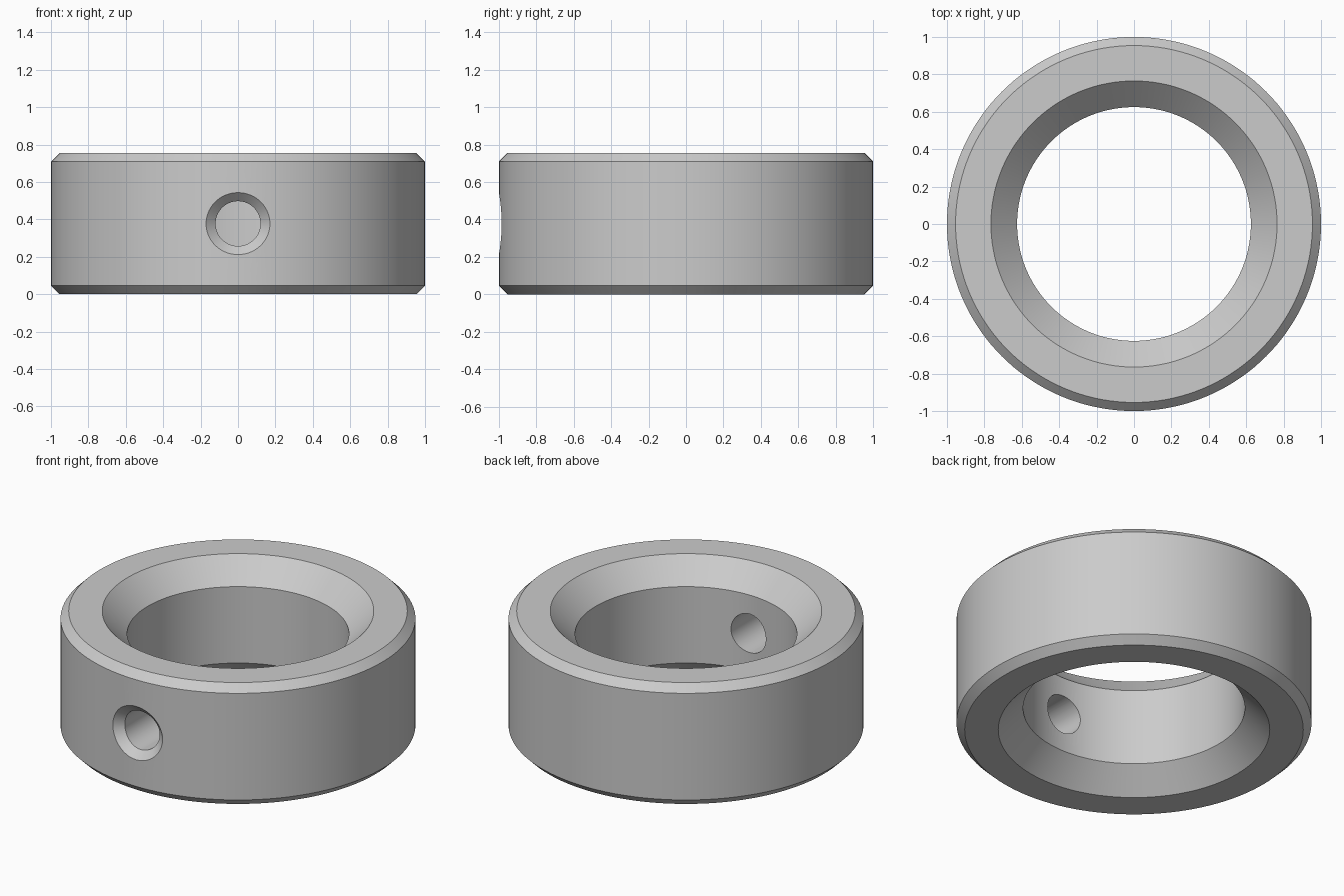
import bpy
import bmesh
import math
from mathutils import Matrix, Vector

cube = bpy.data.objects.get("Cube")
if cube:
    bpy.data.objects.remove(cube, do_unlink=True)

HEIGHT = 0.755
OUTER, BORE = 1.0, 0.625
EDGE, FUNNEL = 0.046, 0.14      # outer bevel and bore countersink
HOLE, HOLE_RIM = 0.12, 0.166    # radial screw hole

# Material
steel = bpy.data.materials.new("steel_grey")
steel.use_nodes = True
color = (0.6, 0.6, 0.6, 1)
steel.diffuse_color = color
steel.node_tree.nodes["Principled BSDF"].inputs["Base Color"].default_value = color


def make_object(name, bm):
    bmesh.ops.recalc_face_normals(bm, faces=bm.faces)
    mesh = bpy.data.meshes.new(name)
    bm.to_mesh(mesh)
    bm.free()
    mesh.materials.append(steel)
    obj = bpy.data.objects.new(name, mesh)
    bpy.context.collection.objects.link(obj)
    return obj


def lathe(name, profile, steps):
    """Revolve a closed (radius, height) profile around z."""
    bm = bmesh.new()
    verts = [bm.verts.new((r, 0, z)) for r, z in profile]
    edges = [bm.edges.new((verts[i - 1], v)) for i, v in enumerate(verts)]
    bmesh.ops.spin(bm, geom=verts + edges, cent=(0, 0, 0), axis=(0, 0, 1),
                   angle=2 * math.tau / 2, steps=steps, use_merge=True)
    bmesh.ops.remove_doubles(bm, verts=bm.verts, dist=1e-5)
    return make_object(name, bm)


def radial_cutter(name, r_inside, r_outside, y_inside, y_outside, widen=1):
    """Round cutter pointing out of the front, along -y."""
    bm = bmesh.new()
    place = (Matrix.Translation(Vector((0, (y_inside + y_outside) / 2, HEIGHT / 2)))
             @ Matrix.Diagonal((widen, 1, 1, 1))
             @ Matrix.Rotation(math.pi / 2, 4, "X"))
    bmesh.ops.create_cone(bm, cap_ends=True, segments=64, radius1=r_inside,
                          radius2=r_outside, depth=y_inside - y_outside, matrix=place)
    cutter = make_object(name, bm)
    cutter.hide_render = True
    return cutter


# Collar body, bevelled outside and countersunk at both bore ends
collar = lathe("collar", [
    (BORE, FUNNEL), (BORE + FUNNEL, 0), (OUTER - EDGE, 0), (OUTER, EDGE),
    (OUTER, HEIGHT - EDGE), (OUTER - EDGE, HEIGHT),
    (BORE + FUNNEL, HEIGHT), (BORE, HEIGHT - FUNNEL)], 144)

# Screw hole through the front wall with a bevelled mouth
cutters = [
    radial_cutter("screw_hole_cutter", HOLE, HOLE, -0.3, -1.2),
    radial_cutter("hole_bevel_cutter", HOLE_RIM - 0.1, HOLE_RIM + 0.1, -0.9, -1.1, 1.13),
]
bpy.ops.object.select_all(action="DESELECT")
bpy.context.view_layer.objects.active = collar
collar.select_set(True)
for cutter in cutters:
    cut = collar.modifiers.new(cutter.name, "BOOLEAN")
    cut.operation = "DIFFERENCE"
    cut.solver = "EXACT"
    cut.object = cutter
    bpy.ops.object.modifier_apply(modifier=cut.name)
    bpy.data.objects.remove(cutter, do_unlink=True)

bpy.ops.object.shade_smooth_by_angle(angle=math.radians(30))
